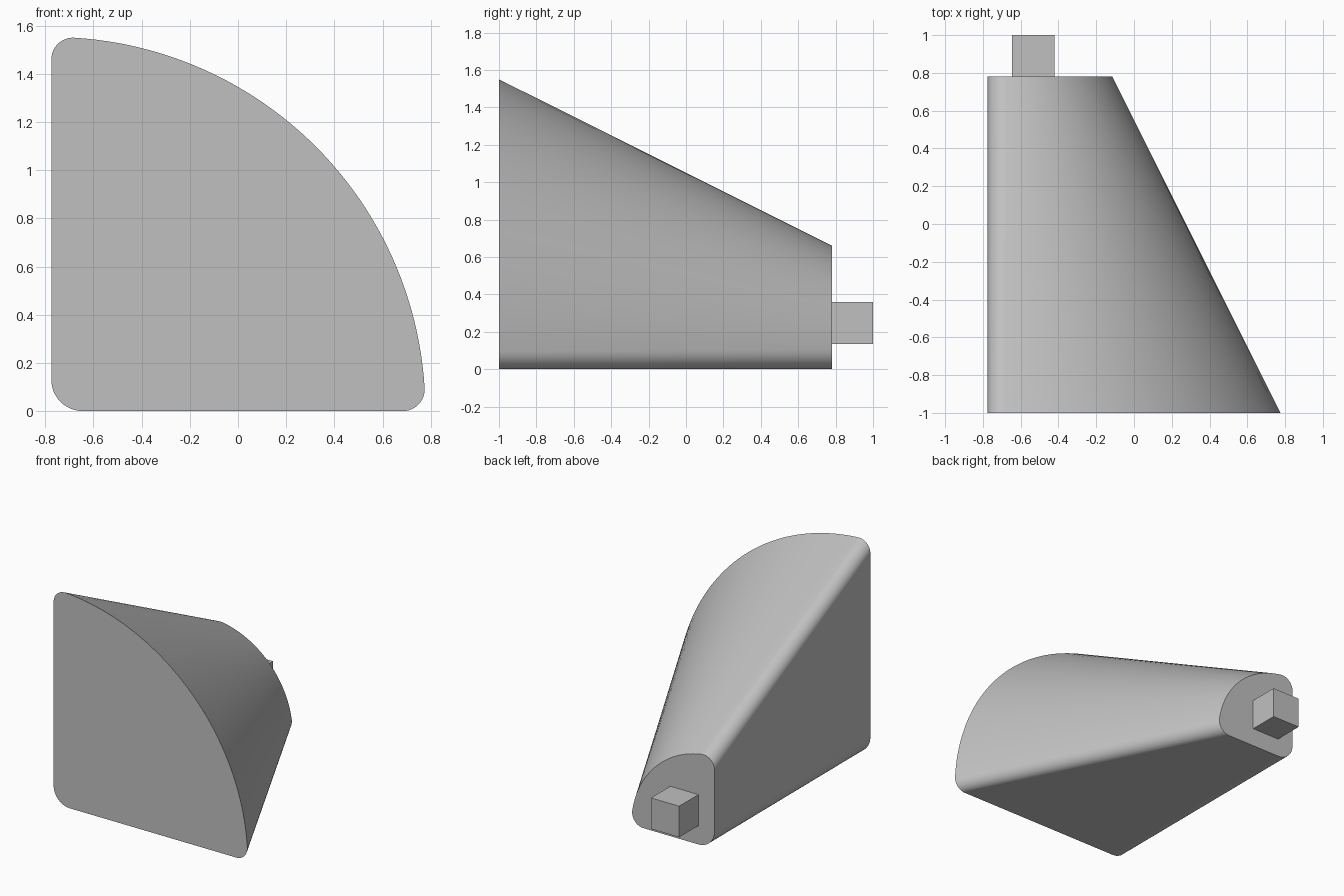
import bpy, bmesh
from math import sin, cos, pi, sqrt, atan2

cube = bpy.data.objects.get("Cube")
if cube:
    bpy.data.objects.remove(cube, do_unlink=True)

grey = bpy.data.materials.new("plain_grey")
grey.use_nodes = True
grey.diffuse_color = (0.53, 0.53, 0.53, 1)
grey.node_tree.nodes["Principled BSDF"].inputs["Base Color"].default_value = grey.diffuse_color

SIDE = -0.775            # flat side of the quarter round
FRONT, BACK = -1.0, 0.78


def arc(cx, cz, r, start, end, steps):
    angles = [start + (end - start) * i / steps for i in range(steps + 1)]
    return [(cx + r * cos(a), cz + r * sin(a)) for a in angles]


def quarter_profile(size, tip=0.09, heel=0.13):
    """Quarter disc with its heel and both tips rounded."""
    reach = size - tip                       # tip fillet centre
    radius = sqrt(reach ** 2 + tip ** 2) + tip
    lean = atan2(tip, reach)
    pts = arc(heel, heel, heel, pi, 1.5 * pi, 12)
    pts += arc(reach, tip, tip, -pi / 2, lean, 12)
    pts += arc(0, 0, radius, lean, pi / 2 - lean, 48)[1:-1]
    pts += arc(tip, reach, tip, pi / 2 - lean, pi, 12)
    return pts


def make_object(name, bm):
    bmesh.ops.recalc_face_normals(bm, faces=bm.faces)
    mesh = bpy.data.meshes.new(name)
    bm.to_mesh(mesh)
    bm.free()
    mesh.materials.append(grey)
    obj = bpy.data.objects.new(name, mesh)
    bpy.context.collection.objects.link(obj)
    return obj


# Tapered quarter-round body, lofted from front to back
bm = bmesh.new()
rings = []
for y, size in ((FRONT, 1.55), (BACK, 0.66)):
    rings.append([bm.verts.new((SIDE + x, y, z)) for x, z in quarter_profile(size)])
front, back = rings
count = len(front)
for i in range(count):
    j = (i + 1) % count
    bm.faces.new((front[i], front[j], back[j], back[i]))
bm.faces.new(front)
bm.faces.new(back)
body = make_object("tapered_body", bm)

bpy.ops.object.select_all(action='DESELECT')
body.select_set(True)
bpy.context.view_layer.objects.active = body
bpy.ops.object.shade_smooth_by_angle(angle=pi / 6)
normals = body.modifiers.new("weighted_normals", 'WEIGHTED_NORMAL')
normals.keep_sharp = True

# Square peg on the back face
bm = bmesh.new()
bmesh.ops.create_cube(bm, size=1)
for v in bm.verts:
    v.co = (-0.533 + v.co.x * 0.225, 0.89 + v.co.y * 0.22, 0.248 + v.co.z * 0.225)
make_object("square_peg", bm)
